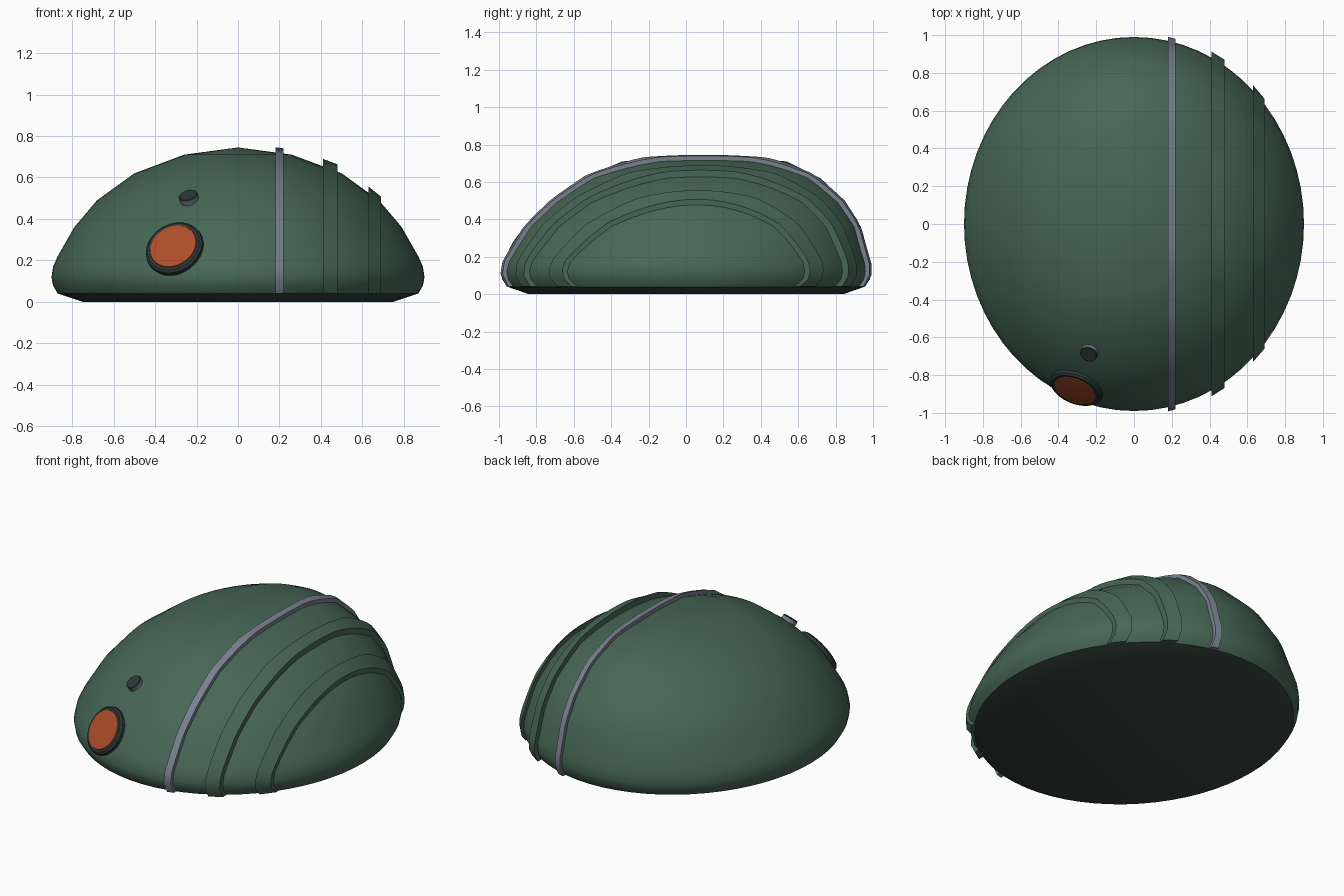
import bpy, bmesh, math
from mathutils import Vector
from mathutils.bvhtree import BVHTree

if "Cube" in bpy.data.objects:
    bpy.data.objects.remove(bpy.data.objects["Cube"])


def material(name, rgb):
    m = bpy.data.materials.new(name)
    m.diffuse_color = (*rgb, 1)
    m.use_nodes = True
    m.node_tree.nodes["Principled BSDF"].inputs["Base Color"].default_value = m.diffuse_color
    return m


GREEN = material("shell green", (0.062, 0.135, 0.093))
DARK_GREEN = material("base dark green", (0.035, 0.058, 0.046))
BLACK = material("dark trim", (0.024, 0.037, 0.036))
GRAY = material("gray metal", (0.19, 0.22, 0.27))
ORANGE = material("orange lens", (0.42, 0.075, 0.022))


def finish(bm, name, mats, angle=35):
    bmesh.ops.recalc_face_normals(bm, faces=bm.faces)
    me = bpy.data.meshes.new(name)
    bm.to_mesh(me)
    ob = bpy.data.objects.new(name, me)
    bpy.context.collection.objects.link(ob)
    for m in mats:
        me.materials.append(m)
    bpy.ops.object.select_all(action='DESELECT')
    ob.select_set(True)
    bpy.context.view_layer.objects.active = ob
    bpy.ops.object.shade_smooth_by_angle(angle=math.radians(angle))
    return ob


# Domed shell: elliptical rings (z, x radius, y radius, y centre)
RINGS = [(0, .75, .84, 0), (.04, .87, .955, 0), (.08, .893, .983, 0),
         (.12, .9, .99, 0), (.17, .892, .982, .004), (.22, .87, .96, .01),
         (.36, .79, .9, .035), (.49, .68, .795, .06), (.62, .5, .64, .08),
         (.71, .26, .44, .1)]
N = 64
bm = bmesh.new()
loops = []
for z, rx, ry, cy in RINGS:
    loops.append([bm.verts.new((rx * math.cos(2 * math.pi * i / N),
                                cy + ry * math.sin(2 * math.pi * i / N), z))
                  for i in range(N)])
for a, b in zip(loops, loops[1:]):
    for i in range(N):
        j = (i + 1) % N
        bm.faces.new((a[i], a[j], b[j], b[i]))
bm.faces.new(loops[0])
apex = bm.verts.new((0, .1, .745))
for i in range(N):
    bm.faces.new((loops[-1][i], loops[-1][(i + 1) % N], apex))
bmesh.ops.recalc_face_normals(bm, faces=bm.faces)
# everything below the lower edge is the dark base
for f in bm.faces:
    if f.calc_center_median().z < .039:
        f.material_index = 1
tree = BVHTree.FromBMesh(bm)
finish(bm, "shell", [GREEN, DARK_GREEN])


# Raised hoops that follow the shell's cross-section
def hoop(name, x0, x1, lift, mat, steps=48):
    bm = bmesh.new()
    rows = []
    for k in range(steps + 1):
        t = math.pi * k / steps
        d = Vector((0, math.cos(t), math.sin(t)))
        row = []
        for x, offs in ((x0, (-.03, lift)), (x1, (lift, -.03))):
            hit = tree.ray_cast(Vector((x, .05, .0405)), d)[0]
            row += [bm.verts.new(hit + d * o) for o in offs]
        rows.append(row)
    for a, b in zip(rows, rows[1:]):
        for i in range(4):
            j = (i + 1) % 4
            bm.faces.new((a[i], a[j], b[j], b[i]))
    bm.faces.new(rows[0])
    bm.faces.new(rows[-1])
    finish(bm, name, [mat])


hoop("gray_band", .18, .22, .025, GRAY)
hoop("large_rib", .41, .48, .036, GREEN)
hoop("small_rib", .63, .69, .03, GREEN)


# Round fittings turned from a profile and seated on the shell
def fitting(name, x, z, profile, mats, split):
    """profile is (radius, height) pairs; faces from row `split` on use mats[1]."""
    p, n = tree.ray_cast(Vector((x, -2, z)), Vector((0, 1, 0)))[:2]
    rot = n.to_track_quat('Z', 'Y')
    seg = 40
    bm = bmesh.new()
    rows = [[bm.verts.new(p + rot @ Vector((r * math.cos(2 * math.pi * i / seg),
                                            r * math.sin(2 * math.pi * i / seg), h)))
             for i in range(seg)] for r, h in profile]
    for k, (a, b) in enumerate(zip(rows, rows[1:])):
        for i in range(seg):
            j = (i + 1) % seg
            bm.faces.new((a[i], a[j], b[j], b[i])).material_index = int(k >= split)
    bm.faces.new(rows[0])
    bm.faces.new(rows[-1]).material_index = 1
    finish(bm, name, mats)


fitting("lens", -.305, .255,
        [(.135, -.04), (.145, .0), (.143, .012), (.132, .022), (.118, .022),
         (.116, .027), (.08, .03)], [BLACK, ORANGE], 4)
fitting("button", -.235, .495, [(.046, -.02), (.046, .022), (.042, .026)],
        [GRAY, BLACK], 1)
